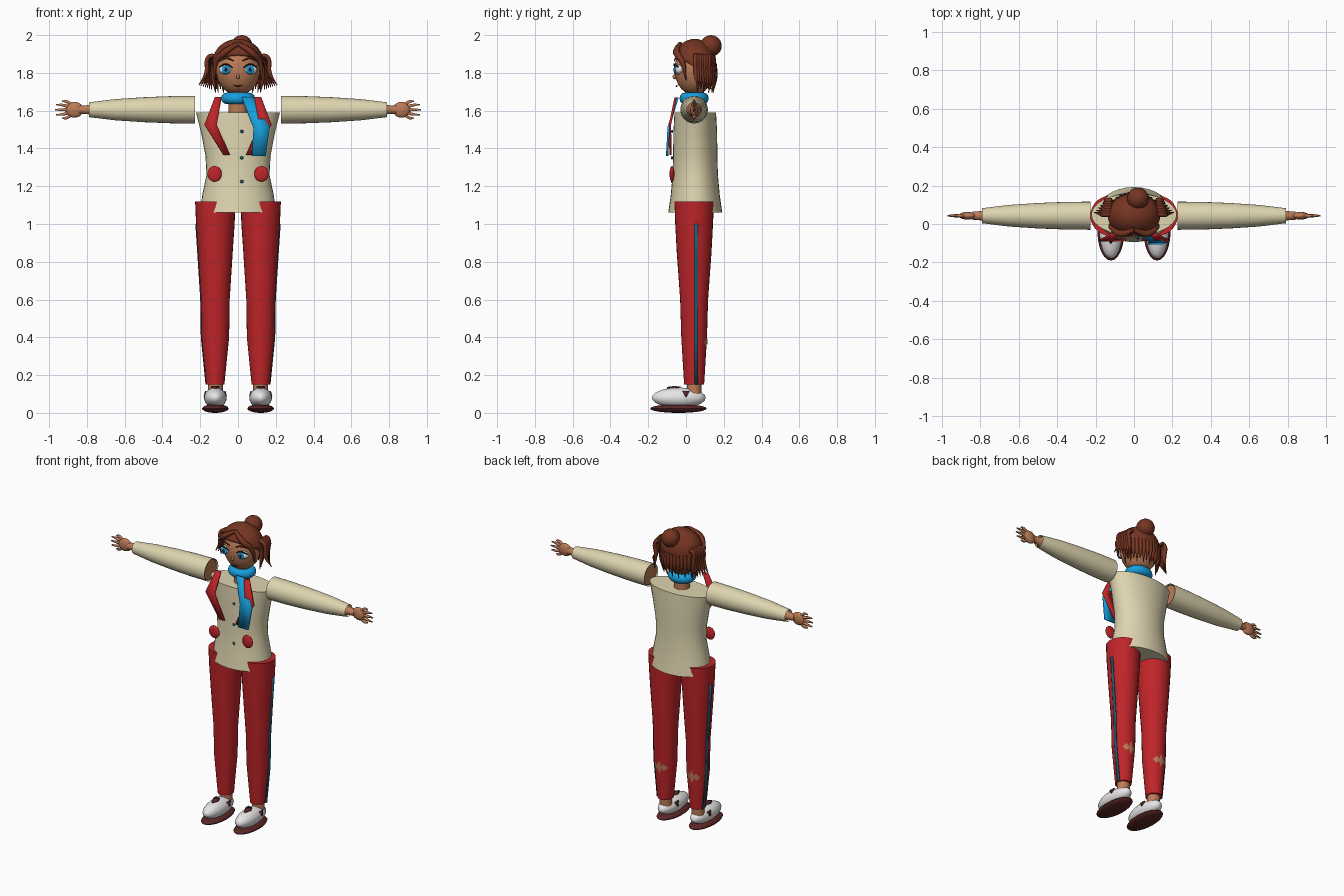
import bpy, bmesh, math
from mathutils import Vector

cube = bpy.data.objects.get("Cube")
if cube:
    bpy.data.objects.remove(cube)

def material(name, *rgb):
    m = bpy.data.materials.new(name)
    m.use_nodes = True
    m.diffuse_color = (*rgb, 1)
    m.node_tree.nodes["Principled BSDF"].inputs["Base Color"].default_value = (*rgb, 1)
    return m

SKIN = material("skin", .5, .2, .095)
HAIR = material("auburn_hair", .18, .035, .016)
CREAM = material("cream_cloth", .73, .66, .43)
RED = material("red_cloth", .52, .018, .022)
BLUE = material("bright_blue", .008, .35, .73)
NAVY = material("dark_teal", .015, .11, .18)
WHITE = material("white", .82, .8, .8)
MAROON = material("maroon_rubber", .1, .02, .018)
BLACK = material("near_black", .012, .01, .012)

CY = .043      # depth of the body axis

def add(name, bm, mat, angle=40):
    bmesh.ops.recalc_face_normals(bm, faces=bm.faces)
    me = bpy.data.meshes.new(name)
    bm.to_mesh(me)
    bm.free()
    me.materials.append(mat)
    me.shade_smooth()
    me.set_sharp_from_angle(angle=math.radians(angle))
    ob = bpy.data.objects.new(name, me)
    bpy.context.collection.objects.link(ob)
    return ob

def ball(name, loc, size, mat, seg=24):
    bm = bmesh.new()
    bmesh.ops.create_uvsphere(bm, u_segments=seg, v_segments=seg // 2, radius=1)
    bmesh.ops.scale(bm, vec=size, verts=bm.verts)
    bmesh.ops.translate(bm, vec=loc, verts=bm.verts)
    return add(name, bm, mat)

def loft(name, rings, mat, axis="z", caps=True, seg=28):
    """Rings are (centre, radius, radius) stacked along the axis."""
    bm = bmesh.new()
    loops = []
    for c, a, b in rings:
        loop = []
        for i in range(seg):
            t = math.tau * i / seg
            u, v = a * math.cos(t), b * math.sin(t)
            off = Vector((u, v, 0)) if axis == "z" else Vector((0, u, v))
            loop.append(bm.verts.new(Vector(c) + off))
        loops.append(loop)
    for p, q in zip(loops, loops[1:]):
        for i in range(seg):
            j = (i + 1) % seg
            bm.faces.new((p[i], p[j], q[j], q[i]))
    if caps:
        bm.faces.new(loops[0])
        bm.faces.new(loops[-1])
    return add(name, bm, mat)

def ribbon(name, pts, mat, thick=.01, side=(1, 0, 0)):
    """Thin strip through (x, y, z, half width) points."""
    bm = bmesh.new()
    side = Vector(side)
    rows = [[bm.verts.new(Vector(p[:3]) + side * k * p[3]) for k in (-1, 1)] for p in pts]
    for a, b in zip(rows, rows[1:]):
        bm.faces.new((a[0], a[1], b[1], b[0]))
    ob = add(name, bm, mat, 25)
    mod = ob.modifiers.new("thickness", "SOLIDIFY")
    mod.thickness, mod.offset = thick, 0
    return ob

def strand(name, pts, radii, mat):
    """Tapered tube along a smooth path."""
    cu = bpy.data.curves.new(name, "CURVE")
    cu.dimensions, cu.bevel_depth, cu.bevel_resolution = "3D", 1, 1
    cu.resolution_u, cu.use_fill_caps = 5, True
    sp = cu.splines.new("BEZIER")
    sp.bezier_points.add(len(pts) - 1)
    for bp, p, r in zip(sp.bezier_points, pts, radii):
        bp.co, bp.radius = p, r
        bp.handle_left_type = bp.handle_right_type = "AUTO"
    ob = bpy.data.objects.new(name, cu)
    bpy.context.collection.objects.link(ob)
    bpy.ops.object.select_all(action="DESELECT")
    ob.select_set(True)
    bpy.context.view_layer.objects.active = ob
    bpy.ops.object.convert(target="MESH")
    ob.data.materials.clear()
    ob.data.materials.append(mat)
    return ob

# Jacket body, neck and scarf
body = [(1.06, .2, .143), (1.15, .19, .13), (1.26, .167, .12), (1.36, .172, .117),
        (1.48, .195, .116), (1.59, .222, .11)]
loft("jacket", [((0, CY + .006, z), a, b) for z, a, b in body], CREAM, seg=32)
loft("neck", [((0, CY, z), .05, .048) for z in (1.57, 1.73)], SKIN)
bpy.ops.mesh.primitive_torus_add(location=(0, CY, 1.665), major_radius=.06,
                                 minor_radius=.03, major_segments=28, minor_segments=12)
scarf = bpy.context.object
scarf.name = "scarf_loop"
scarf.scale.y = .86
scarf.data.materials.append(BLUE)
scarf.data.shade_smooth()
ribbon("scarf_tail", [(.05, -.045, 1.67, .03), (.125, -.092, 1.51, .043), (.11, -.1, 1.36, .037)], BLUE, .012)
for i, z in enumerate((1.49, 1.35, 1.225)):
    ball(f"button_{i}", (.02, -.074, z), (.009, .006, .009), NAVY, 12)

# Trouser rings: height and two radii
leg = [(.15, .048, .053), (.4, .073, .068), (.6, .076, .074), (.85, .092, .092),
       (1, .102, .1), (1.12, .107, .105)]

def leg_back(dx, z):
    for (z0, a0, b0), (z1, a1, b1) in zip(leg, leg[1:]):
        if z0 <= z <= z1:
            t = (z - z0) / (z1 - z0)
            a, b = a0 + t * (a1 - a0), b0 + t * (b1 - b0)
            return CY + b * math.sqrt(max(0, 1 - (dx / a) ** 2))

for s, side in ((-1, "right"), (1, "left")):
    # Legs
    x = s * .12
    loft(f"{side}_trouser", [((x, CY, z), a, b) for z, a, b in leg], RED)
    ribbon(f"{side}_trouser_stripe", [(x + s * a, CY + .012, z, .009) for z, a, b in leg[:-1]],
           NAVY, .008, (0, 1, 0))
    loft(f"{side}_ankle", [((x, CY, z), .04, .038) for z in (.1, .17)], SKIN)
    # Torn patches at the back of the calf
    for k, (dx, h) in enumerate(((-.03, .025), (0, .045), (.03, .025))):
        bm = bmesh.new()
        ring = [(dx - .02, .375), (dx, .375 - h), (dx + .02, .375), (dx, .375 + h)]
        vs = [bm.verts.new((x + u, leg_back(u, z) + .004, z)) for u, z in ring]
        bm.faces.new((vs[0], vs[1], vs[3]))
        bm.faces.new((vs[1], vs[2], vs[3]))
        add(f"{side}_torn_patch_{k}", bm, SKIN)

    # Shoes
    ball(f"{side}_shoe", (x, -.038, .08), (.06, .142, .054), WHITE)
    ball(f"{side}_sole", (x, -.04, .023), (.07, .15, .023), MAROON)
    ribbon(f"{side}_shoe_lace", [(x, -.1, .133, .004), (x, -.06, .138, .022),
                                 (x, -.03, .134, .004)], MAROON, .009)
    for k in (-1, 1):
        ribbon(f"{side}_shoe_tab_{'inner' if k == -s else 'outer'}",
               [(x + k * .058, .0, .085, .003), (x + k * .05, .0, .115, .018)],
               MAROON, .009, (0, 1, 0))

    # Arms, sleeves and hands
    sleeve = [(.227, .073), (.35, .072), (.5, .066), (.65, .056), (.79, .039)]
    loft(f"{side}_sleeve", [((s * u, CY, 1.605), r, r) for u, r in sleeve], CREAM, "x", False)
    arm = [(.235, .066), (.5, .058), (.775, .034), (.79, .024), (.84, .022)]
    loft(f"{side}_arm", [((s * u, CY, 1.605), r, r) for u, r in arm], SKIN, "x")
    ball(f"{side}_palm", (s * .865, CY, 1.605), (.046, .02, .042), SKIN)
    for k in range(5):
        t = math.radians(-36 + 18 * k)
        pts = [(s * (.85 + d * math.cos(t)), CY, 1.605 + d * math.sin(t) * f)
               for d, f in ((.02, 1), (.075, 1), (.12 - .02 * (k % 4 == 0), .75))]
        strand(f"{side}_finger_{k}", pts, (.011, .009, .004), SKIN)

    # Lapels and pockets
    ribbon(f"{side}_lapel", [(s * .105, -.055, 1.67, .018), (s * .145, -.085, 1.525, .033),
                             (s * .06, -.082, 1.365, .018)], RED, .012)
    ball(f"{side}_pocket", (s * .124, -.074, 1.265), (.038, .013, .042), RED)

    # Eyes, lashes and brows
    ex, ez = s * .063, 1.817
    ball(f"{side}_eye", (ex, -.035, ez), (.038, .026, .026), WHITE)
    ball(f"{side}_iris", (ex, -.058, ez), (.022, .007, .023), BLUE, 16)
    ball(f"{side}_pupil", (ex, -.064, ez), (.009, .003, .011), BLACK, 12)
    strand(f"{side}_lash", [(s * .026, -.058, 1.826), (ex, -.062, 1.846), (s * .1, -.042, 1.83)],
           (.002, .005, .003), BLACK)
    strand(f"{side}_brow", [(s * .022, -.06, 1.864), (s * .06, -.054, 1.877), (s * .098, -.03, 1.862)],
           (.003, .005, .002), HAIR)

    # Bangs swept from the parting
    strand(f"{side}_bang", [(0, -.03, 1.955), (s * .07, -.05, 1.91), (s * .115, -.02, 1.86),
                            (s * .125, .0, 1.76)], (.012, .02, .015, .003), HAIR)
    # Loose side locks
    for k in range(7):
        y = .05 + .012 * k
        end = .207 - .011 * k
        strand(f"{side}_lock_{k}", [(s * .115, y, 1.89), (s * (.155 - .003 * k), y, 1.885),
                                    (s * (.168 - .005 * k), y, 1.8), (s * end, y + .01, 1.735 - .004 * k)],
               (.012, .013, .012, .002), HAIR)

# Head, nose and mouth
head = loft("head", [((0, CY, 1.82 - .135 * math.cos(t)),
                      .117 * math.sin(t) ** .9, .103 * math.sin(t) ** .9)
                     for t in [math.pi * (i + .15) / 14.3 for i in range(15)]], SKIN)
ball("nose", (0, -.06, 1.78), (.009, .011, .014), SKIN, 12)
strand("mouth", [(-.023, -.046, 1.734), (0, -.05, 1.729), (.023, -.046, 1.734)],
       (.002, .005, .002), MAROON)

# Hair cap trimmed along a slope from brow to nape
bm = bmesh.new()
bmesh.ops.create_uvsphere(bm, u_segments=32, v_segments=20, radius=1)
bmesh.ops.scale(bm, vec=(.137, .114, .13), verts=bm.verts)
bmesh.ops.translate(bm, vec=(0, CY + .003, 1.85), verts=bm.verts)
bmesh.ops.bisect_plane(bm, geom=bm.verts[:] + bm.edges[:] + bm.faces[:], plane_co=(0, -.06, 1.895),
                       plane_no=(0, .6, 1), clear_inner=True)
cap = add("hair_cap", bm, HAIR)
cap.modifiers.new("thickness", "SOLIDIFY").thickness = .012
ball("hair_bun", (.02, .132, 1.943), (.057, .057, .057), HAIR)

# Fringe of strands around the back of the head
for k in range(17):
    t = math.radians(10 + 10 * k)
    c, n = math.cos(t), math.sin(t)
    strand(f"nape_strand_{k}", [(.13 * c, CY + .108 * n, 1.85), (.132 * c, CY + .113 * n, 1.78),
                                (.12 * c, CY + .1 * n, 1.695 + .02 * (k % 2))], (.014, .013, .002), HAIR)
